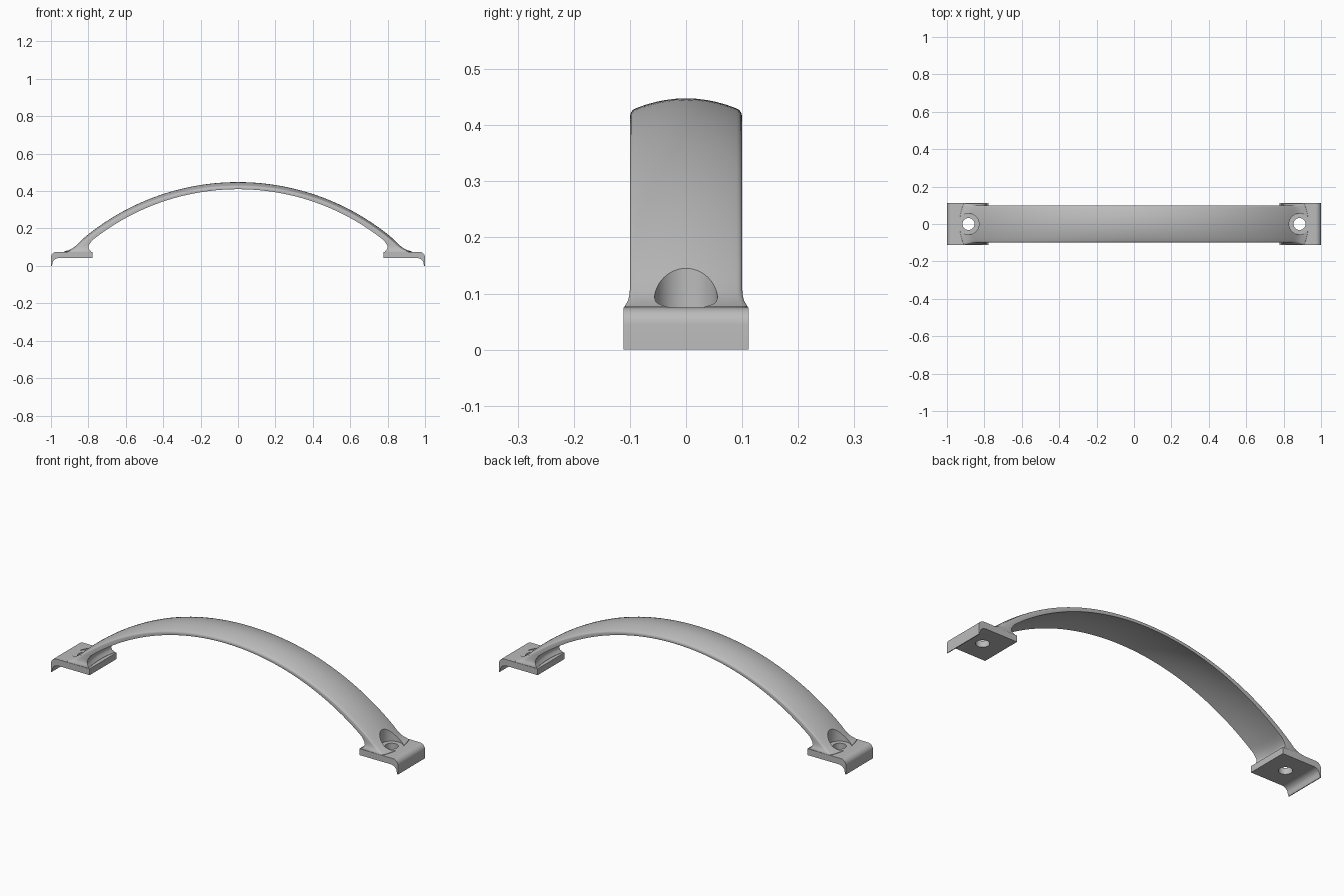
import bpy, bmesh, math
from mathutils import Vector

cube = bpy.data.objects.get("Cube")
if cube:
    bpy.data.objects.remove(cube)

metal = bpy.data.materials.new("satin grey metal")
metal.use_nodes = True
GREY = (0.5, 0.5, 0.5, 1)
metal.diffuse_color = GREY
metal.node_tree.nodes["Principled BSDF"].inputs["Base Color"].default_value = GREY

HOLE_X = 0.885
PLATE_TOP = 0.075


def loft(name, rings):
    """Skin a row of closed rings and cap both ends."""
    bm = bmesh.new()
    rows = [[bm.verts.new(p) for p in ring] for ring in rings]
    n = len(rows[0])
    for a, b in zip(rows, rows[1:]):
        for i in range(n):
            j = (i + 1) % n
            bm.faces.new((a[i], a[j], b[j], b[i]))
    bm.faces.new(rows[0])
    bm.faces.new(rows[-1])
    bmesh.ops.recalc_face_normals(bm, faces=bm.faces)
    mesh = bpy.data.meshes.new(name)
    bm.to_mesh(mesh)
    bm.free()
    mesh.materials.append(metal)
    obj = bpy.data.objects.new(name, mesh)
    bpy.context.collection.objects.link(obj)
    return obj


def activate(obj):
    bpy.ops.object.select_all(action='DESELECT')
    obj.select_set(True)
    bpy.context.view_layer.objects.active = obj


def drill(obj, x, radius, bottom, top):
    """Cut a vertical round hole."""
    bpy.ops.mesh.primitive_cylinder_add(vertices=48, radius=radius, depth=top - bottom,
                                        location=(x, 0, (top + bottom) / 2))
    cutter = bpy.context.object
    cutter.hide_render = True
    cutter.data.materials.append(metal)
    activate(obj)
    mod = obj.modifiers.new("hole", 'BOOLEAN')
    mod.operation = 'DIFFERENCE'
    mod.solver = 'EXACT'
    mod.object = cutter
    bpy.ops.object.modifier_apply(modifier=mod.name)
    bpy.data.objects.remove(cutter)


def section(top, bottom, half_width):
    """Crowned cross-section with rounded edges and a hollow underside."""
    top, bottom = Vector(top), Vector(bottom)
    down = (bottom - top).normalized()
    pts = []
    crown = [(s / 5, 0.018 * (s / 5) ** 2) for s in range(-5, 6)]
    edge = [(1.05, 0.0205), (1.09, 0.025), (1.11, 0.032)]
    profile = [(-y, d) for y, d in reversed(edge)] + crown + edge
    for y, drop in profile:
        p = top + down * drop
        pts.append((p.x, y * half_width / 1.11, p.y))
    for s in range(5, -6, -1):
        p = bottom - down * 0.012 * (1 - (s / 5) ** 2)
        pts.append((p.x, s / 5 * half_width * 0.98, p.y))
    return pts


def on_arc(radius, angle):
    return radius * math.sin(angle), radius * math.cos(angle) - 0.838


# Arched grip: one half as stations from the crown to the flared foot
stations = []
for i in range(33):
    t = i / 32
    stations.append((on_arc(1.286, 0.725 * t), on_arc(1.248, 0.675 * t), 0.1))
stations += [
    ((0.876, 0.105), (0.797, 0.112), 0.1),
    ((0.890, 0.095), (0.800, 0.100), 0.101),
    ((0.908, 0.085), (0.796, 0.088), 0.104),
    ((0.932, 0.077), (0.785, 0.076), 0.110),
    ((0.940, 0.060), (0.785, 0.060), 0.109),
]
half = [section(*s) for s in stations]
mirrored = [[(-x, y, z) for x, y, z in ring] for ring in reversed(half[1:])]
grip = loft("arched_grip", mirrored + half)

# Mounting plates with a rounded outer corner and a thin turned-down lip
profile = [(0.777, 0.042), (0.777, PLATE_TOP)]
for k in range(9):
    a = math.radians(90 - k * 90 / 8)
    profile.append((0.97 + 0.03 * math.cos(a), 0.045 + 0.03 * math.sin(a)))
profile += [(1.0, 0.0), (0.996, 0.0)]
for k in range(7):
    a = math.radians(k * 90 / 6)
    profile.append((0.956 + 0.036 * math.cos(a), 0.012 + 0.03 * math.sin(a)))

parts = [grip]
for name, side in (("left_plate", 1), ("right_plate", -1)):
    plate = loft(name, [[(side * x, y, z) for x, z in profile] for y in (-0.111, 0.111)])
    # Screw hole through the plate, screw-head pocket in the grip
    drill(plate, side * HOLE_X, 0.032, -0.1, 0.3)
    drill(grip, side * HOLE_X, 0.056, PLATE_TOP - 0.005, 0.4)
    drill(grip, side * HOLE_X, 0.032, -0.1, 0.3)
    parts.append(plate)

for obj in parts:
    activate(obj)
    bpy.ops.object.shade_smooth_by_angle(angle=math.radians(35))
